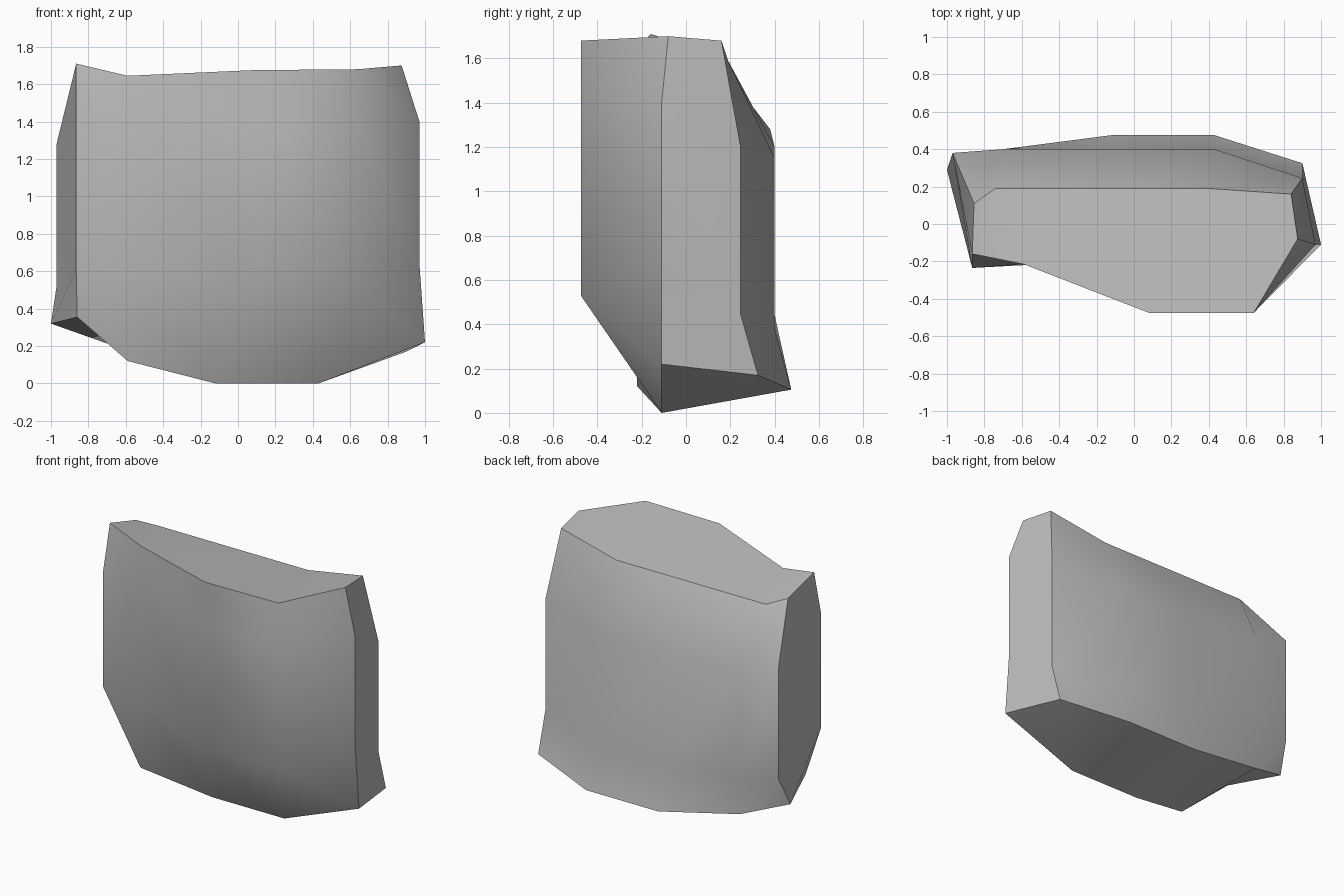
import bpy
import bmesh

default_cube = bpy.data.objects.get("Cube")
if default_cube:
    bpy.data.objects.remove(default_cube, do_unlink=True)


def make_material(name, value):
    material = bpy.data.materials.new(name)
    material.use_nodes = True
    colour = (value, value, value, 1)
    material.diffuse_color = colour
    material.node_tree.nodes["Principled BSDF"].inputs["Base Color"].default_value = colour
    return material


def make_rows(bm, sections):
    """Each section is a plan outline (x, y) lifted to its own heights."""
    rows = []
    for plan, heights in sections:
        rows.append([bm.verts.new((x, y, z)) for (x, y), z in zip(plan, heights)])
    return rows


def bridge(bm, first, second):
    """Join two equally long chains of vertices with a strip of quads."""
    return [
        bm.faces.new((first[i], first[i + 1], second[i + 1], second[i]))
        for i in range(len(first) - 1)
    ]


# Plan outlines of the front wall, left to right
front_top = [(-.865, -.16), (-.59, -.215), (.08, -.475), (.64, -.475), (.875, -.08)]
front_middle = [(-.865, -.235), (-.59, -.215), (.08, -.475), (.64, -.475), (.97, -.11)]
front_foot = [(-.86, -.08), (-.59, -.22), (-.12, -.11), (.43, -.11), (1, -.11)]

# Plan outlines of the back wall, left to right
back_top = [(-.855, .11), (-.74, .19), (.08, .19), (.4, .19), (.84, .16)]
back_middle = [(-.97, .38), (-.7, .4), (-.12, .4), (.43, .4), (.9, .245)]
back_foot = [(-1, .29), (-.69, .4), (-.12, .475), (.43, .475), (.9, .325)]

front_sections = [
    (front_top, [1.71, 1.645, 1.675, 1.68, 1.7]),
    (front_middle, [1.4] * len(front_middle)),
    (front_middle, [.61, .57, .53, .53, .64]),
    (front_foot, [.355, .12, 0, 0, .22]),
]
back_sections = [
    (back_top, [1.63, 1.59, 1.59, 1.59, 1.68]),
    (back_middle, [1.28, 1.2, 1.15, 1.15, 1.21]),
    (back_middle, [.52, .44, .38, .38, .45]),
    (back_foot, [.32, .21, .105, .105, .17]),
]

bm = bmesh.new()
front_rows = make_rows(bm, front_sections)
back_rows = make_rows(bm, back_sections)
groups = []

# Curved front and back walls
for rows in (front_rows, back_rows):
    wall = []
    for upper, lower in zip(rows, rows[1:]):
        wall += bridge(bm, upper, lower)
    groups.append(wall)

# Top and underside
for row in (0, -1):
    groups.append(bridge(bm, front_rows[row], back_rows[row]))

# Two narrow ends
for column in (0, -1):
    front_edge = [row[column] for row in front_rows]
    back_edge = [row[column] for row in back_rows]
    groups.append(bridge(bm, front_edge, back_edge))

bmesh.ops.recalc_face_normals(bm, faces=bm.faces)

# Smooth within each side, crisp where two sides meet
side_of = {face: index for index, group in enumerate(groups) for face in group}
for face in bm.faces:
    face.smooth = True
for edge in bm.edges:
    first, second = edge.link_faces
    edge.smooth = side_of[first] == side_of[second]

mesh = bpy.data.meshes.new("curved_block")
bm.to_mesh(mesh)
bm.free()
mesh.materials.append(make_material("plain grey", .5))
block = bpy.data.objects.new("curved_block", mesh)
bpy.context.collection.objects.link(block)
